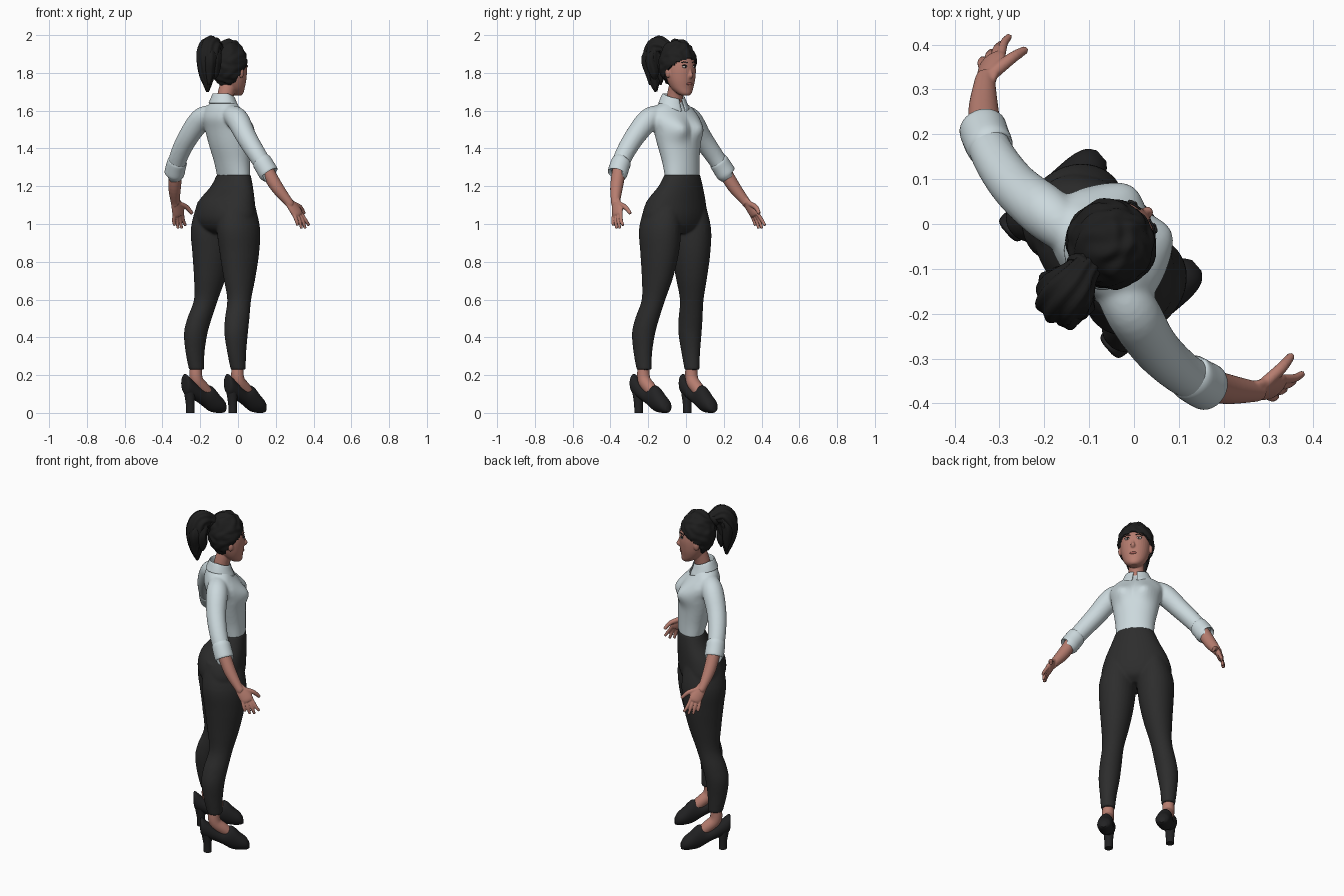
import bpy, bmesh
from math import sin, cos, pi, exp, radians
from mathutils import Vector

if "Cube" in bpy.data.objects:
    bpy.data.objects.remove(bpy.data.objects["Cube"])
TURN = radians(131)      # the figure stands turned on the spot

def material(name, colour):
    m = bpy.data.materials.new(name)
    m.use_nodes = True
    m.diffuse_color = (*colour, 1)
    m.node_tree.nodes["Principled BSDF"].inputs["Base Color"].default_value = (*colour, 1)
    return m

skin = material("skin", (.47, .205, .16))
cloth = material("pale shirt", (.6, .69, .72))
dark = material("charcoal trousers", (.026, .026, .026))
black = material("black hair", (.013, .013, .013))
leather = material("black leather", (.016, .016, .017))
white = material("eye white", (.6, .55, .52))
brown = material("iris brown", (.02, .012, .01))
rose = material("lips", (.35, .11, .095))

def place(s, f, z):
    """Side, forward, up to local coordinates facing -y."""
    return Vector((s, -f, z))

def finish(name, bm, mat):
    bmesh.ops.recalc_face_normals(bm, faces=bm.faces)
    me = bpy.data.meshes.new(name)
    bm.to_mesh(me)
    bm.free()
    me.materials.append(mat)
    me.shade_smooth()
    me.set_sharp_from_angle(angle=radians(50))
    ob = bpy.data.objects.new(name, me)
    ob.rotation_euler.z = TURN
    bpy.context.collection.objects.link(ob)
    return ob

def fuse(name, parts, mat, voxel, rounds):
    """Merge overlapping parts into one smooth skin."""
    bm = bmesh.new()
    for part in parts:
        bm.from_mesh(part.data)
        bpy.data.objects.remove(part)
    ob = finish(name, bm, mat)
    blend = ob.modifiers.new("blend", "REMESH")
    blend.mode, blend.voxel_size, blend.use_smooth_shade = "VOXEL", voxel, True
    ob.modifiers.new("soften", "SMOOTH").iterations = rounds
    return ob

def spline(points, steps):
    """Smooth curve through tuples of any length."""
    out, last = [], len(points) - 1
    for i in range(last):
        quad = [points[max(0, min(last, i + k))] for k in (-1, 0, 1, 2)]
        for t in (j / steps for j in range(steps)):
            out.append(tuple(
                b + t * ((c - a) + t * ((2*a - 5*b + 4*c - d) + t * (3*b - a - 3*c + d))) / 2
                for a, b, c, d in zip(*quad)))
    return out + [points[-1]]

def loft(name, rings, mat, seg=28, caps=True, ripple=0, waves=9, shape=None):
    """Skin a list of (centre, U, V) ellipses."""
    bm = bmesh.new()
    rows = []
    for n, (c, u, v) in enumerate(rings):
        angles = [2 * pi * k / seg for k in range(seg)]
        rows.append([bm.verts.new(c + (u * cos(a) + v * sin(a)) * (1 + ripple * sin(waves * a + n * .35)))
                     for a in angles])
    for low, high in zip(rows, rows[1:]):
        for k in range(seg):
            j = (k + 1) % seg
            bm.faces.new((low[k], low[j], high[j], high[k]))
    for end in (rows[0], rows[-1]) if caps else ():
        bm.faces.new(end)
    if shape:
        shape(bm)
    return finish(name, bm, mat)

def stack(name, points, mat, side=1, **kw):
    """Level rings: (side, forward, height, half width, half depth)."""
    return loft(name, [(place(s * side, f, z), Vector((w, 0, 0)), Vector((0, d, 0)))
                       for s, f, z, w, d in spline(points, 5)], mat, **kw)

def tube(name, points, mat, side=1, flat=1, ref=(0, -1, 0), steps=5, **kw):
    """Round or flattened limb along (side, forward, height, radius)."""
    pts = spline(points, steps)
    pos = [place(p[0] * side, p[1], p[2]) for p in pts]
    rings = []
    for i, p in enumerate(pos):
        t = (pos[min(i + 1, len(pos) - 1)] - pos[max(i - 1, 0)]).normalized()
        u = Vector(ref)
        u = (u - t * u.dot(t)).normalized()
        rings.append((p, u * pts[i][3], t.cross(u) * pts[i][3] * flat))
    return loft(name, rings, mat, **kw)

def blob(name, centre, radii, mat, seg=20, shape=None):
    bm = bmesh.new()
    bmesh.ops.create_uvsphere(bm, u_segments=seg, v_segments=seg * 2 // 3, radius=1)
    for v in bm.verts:
        v.co = place(*centre) + Vector(a * b for a, b in zip(v.co, radii))
    if shape:
        shape(bm)
    return finish(name, bm, mat)

def bust(bm):
    for v in bm.verts:
        if v.co.y < .05:
            v.co.y -= .034 * exp(-((abs(v.co.x) - .07) / .055)**2 - ((v.co.z - 1.505) / .055)**2)

def collar_points(bm):
    for v in bm.verts:
        if v.co.y < .12:
            v.co.z -= (.12 - v.co.y) * .36
            if v.co.z < 1.61:
                v.co.z -= .014 * exp(-((abs(v.co.x) - .035) / .02)**2)
    middles = [(f, f.calc_center_median()) for f in bm.faces]
    gap = [f for f, c in middles if c.y < .08 and abs(c.x) < .014]
    bmesh.ops.delete(bm, geom=gap, context="FACES")

# Shirt and trouser cores; the limbs below are fused into them
shirt = [stack("shirt_body", [
    (0, -.03, 1.25, .105, .071), (0, -.042, 1.33, .11, .083), (0, -.058, 1.42, .125, .098),
    (0, -.072, 1.5, .14, .104), (0, -.092, 1.56, .15, .097), (0, -.105, 1.61, .125, .073),
    (0, -.106, 1.64, .08, .056), (0, -.1, 1.66, .05, .045)], cloth, seg=40, shape=bust)]
trousers = [stack("seat", [
    (0, -.03, 1.262, .107, .073), (0, -.043, 1.2, .134, .09), (0, -.079, 1.12, .176, .124),
    (0, -.091, 1.04, .195, .131), (0, -.09, .98, .17, .11), (0, -.09, .95, .09, .07)], dark, seg=40)]

# Limbs, hands and shoes, mirrored
for side, label in ((1, "left_"), (-1, "right_")):
    trousers.append(stack("leg", [
        (.09, -.085, 1.12, .075, .1), (.105, -.088, .98, .101, .123), (.11, -.086, .85, .095, .112),
        (.119, -.093, .72, .078, .09), (.134, -.108, .6, .06, .066), (.152, -.138, .5, .06, .068),
        (.163, -.155, .42, .058, .065), (.168, -.155, .32, .046, .053),
        (.168, -.145, .228, .038, .041)], dark, side))
    shirt.append(tube("sleeve", [
        (.03, -.113, 1.585, .048), (.08, -.12, 1.578, .053), (.15, -.132, 1.55, .06),
        (.235, -.145, 1.46, .054), (.315, -.138, 1.365, .049), (.375, -.118, 1.28, .045)], cloth, side))
    tube(label + "rolled_cuff", [
        (.337, -.13, 1.335, .046), (.341, -.129, 1.33, .052), (.361, -.123, 1.3, .053),
        (.381, -.115, 1.268, .053), (.384, -.114, 1.264, .046)], cloth, side, steps=3)
    # Arm and hand
    hand = [
        tube("forearm", [(.36, -.122, 1.3, .036), (.41, -.088, 1.2, .034),
                         (.455, -.045, 1.12, .024), (.46, -.035, 1.105, .024)], skin, side),
        tube("palm", [(.45, -.05, 1.13, .024), (.465, -.025, 1.095, .033),
                      (.478, -.003, 1.06, .036), (.483, .004, 1.045, .03)], skin, side, flat=.5),
        tube("thumb", [(.46, -.025, 1.11, .015), (.458, .035, 1.09, .013),
                       (.452, .072, 1.055, .009)], skin, side, seg=12)]
    for k in (-1.5, -.5, .5, 1.5):
        hand.append(tube("finger", [
            (.477, -.003 + k * .017, 1.062, .01), (.494, .012 + k * .022, 1.02, .0095),
            (.498, .026 + k * .026, .974 + .008 * k * k, .0075)], skin, side, seg=12))
    fuse(label + "forearm_and_hand", hand, skin, .0035, 2)
    tube(label + "foot", [(.168, -.147, .27, .03), (.168, -.147, .18, .034),
                          (.166, -.1, .13, .034), (.163, -.05, .09, .028)], skin, side)
    # Pump: upright rings along the foot (side, forward, underside, top, half width)
    outline = spline([
        (.172, -.228, .14, .195, .015), (.172, -.218, .1, .205, .033), (.17, -.17, .075, .165, .037),
        (.167, -.11, .045, .125, .038), (.165, -.055, .01, .145, .042), (.163, -.005, 0, .1, .043),
        (.162, .028, 0, .07, .035), (.162, .045, .004, .04, .016)], 5)
    loft(label + "shoe", [
        (place(s * side, f, (lo + hi) / 2), Vector((w, 0, 0)), Vector((0, 0, (hi - lo) / 2)))
        for s, f, lo, hi, w in outline], leather)
    stack(label + "shoe_heel", [(.171, -.186, 0, .023, .022), (.171, -.187, .05, .024, .023),
                                (.171, -.192, .13, .032, .033)], leather, side)
shirt_skin = fuse("shirt", shirt, cloth, .007, 5)
fuse("trousers", trousers, dark, .007, 6)

# Button placket laid on the shirt front, and the folded collar
placket = tube("button_placket", [(0, .045, 1.265, .011), (0, .05, 1.35, .011), (0, .055, 1.45, .011),
                                  (0, .03, 1.55, .011), (0, -.01, 1.6, .011)],
               cloth, flat=.2, ref=(1, 0, 0))
cling = placket.modifiers.new("cling", "SHRINKWRAP")
cling.target, cling.wrap_mode, cling.offset = shirt_skin, "ABOVE_SURFACE", .002
collar = stack("collar", [
    (0, -.1, 1.645, .052, .05), (0, -.1, 1.686, .056, .054), (0, -.1, 1.688, .061, .059),
    (0, -.1, 1.665, .073, .068), (0, -.098, 1.64, .084, .08)],
    cloth, seg=40, caps=False, shape=collar_points)
collar.modifiers.new("cloth thickness", "SOLIDIFY").thickness = .005

# Neck and head
head = [
    tube("neck", [(0, -.1, 1.6, .045), (0, -.088, 1.68, .043), (0, -.06, 1.75, .046)], skin),
    stack("skull", [
        (0, -.005, 1.68, .02, .02), (0, -.014, 1.692, .039, .038), (0, -.031, 1.722, .061, .058),
        (0, -.042, 1.77, .077, .076), (0, -.05, 1.83, .083, .086), (0, -.057, 1.9, .076, .073),
        (0, -.06, 1.94, .05, .05), (0, -.06, 1.953, .015, .015)], skin, seg=36),
    tube("nose", [(0, .028, 1.832, .006), (0, .036, 1.8, .009), (0, .04, 1.786, .0125),
                  (0, .027, 1.774, .01)], skin, ref=(1, 0, 0))]
for side, label in ((1, "left_"), (-1, "right_")):
    blob(label + "upper_lid", (.032 * side, .0255, 1.838), (.0165, .0075, .006), black)
    blob(label + "eye", (.032 * side, .027, 1.833), (.015, .0075, .0075), white)
    blob(label + "iris", (.032 * side, .0325, 1.833), (.006, .0035, .006), brown)
    tube(label + "eyebrow", [(.015, .032, 1.853, .002), (.033, .0285, 1.858, .0025),
                             (.051, .017, 1.853, .002)], black, side, ref=(0, 0, 1), seg=8)
    head.append(blob("ear", (.085 * side, -.05, 1.8), (.011, .016, .026), skin))
fuse("head_and_neck", head, skin, .0035, 3)
blob("mouth", (0, .0265, 1.742), (.02, .008, .0075), rose)

# Wavy hair, tucked under the skin where the face is bare
def hairline(bm):
    centre = place(0, -.067, 1.85)
    for v in bm.verts:
        x, y, z = v.co
        d = v.co - centre
        bare = -y > -.068 + max(0, z - 1.785) * 1.15
        wave = .045 * sin(x * 110 + 2 * sin(z * 70)) * cos(y * 60 + z * 50)
        v.co = centre + d * (.68 if bare else 1.015 + wave)

blob("swept_hair", (0, -.067, 1.85), (.099, .097, .126), black, seg=64, shape=hairline)
tube("ponytail", [
    (0, -.12, 1.91, .028), (-.005, -.16, 1.935, .038), (-.015, -.2, 1.938, .058),
    (-.02, -.225, 1.89, .062), (-.02, -.232, 1.82, .05), (-.02, -.231, 1.755, .029),
    (-.014, -.226, 1.7, .007)], black, ref=(1, 0, 0), seg=54, ripple=.07)
for i in range(5):
    a = i * 2 * pi / 5
    s, f = .035 * cos(a) - .018, .03 * sin(a) - .22
    tube("ponytail_lock_" + str(i + 1), [
        (s * .6, f + .02, 1.945, .021), (s * 1.3, f - .006, 1.88, .029), (s, f - .003, 1.8, .024),
        (s * .9, f - .004, 1.735 + .015 * (i % 3), .005)],
        black, ref=(1, 0, 0), seg=24, ripple=.08, waves=5)
tube("hair_tie", [(0, -.145, 1.918, .036), (0, -.155, 1.924, .041), (0, -.165, 1.93, .036)],
     black, ref=(1, 0, 0))
